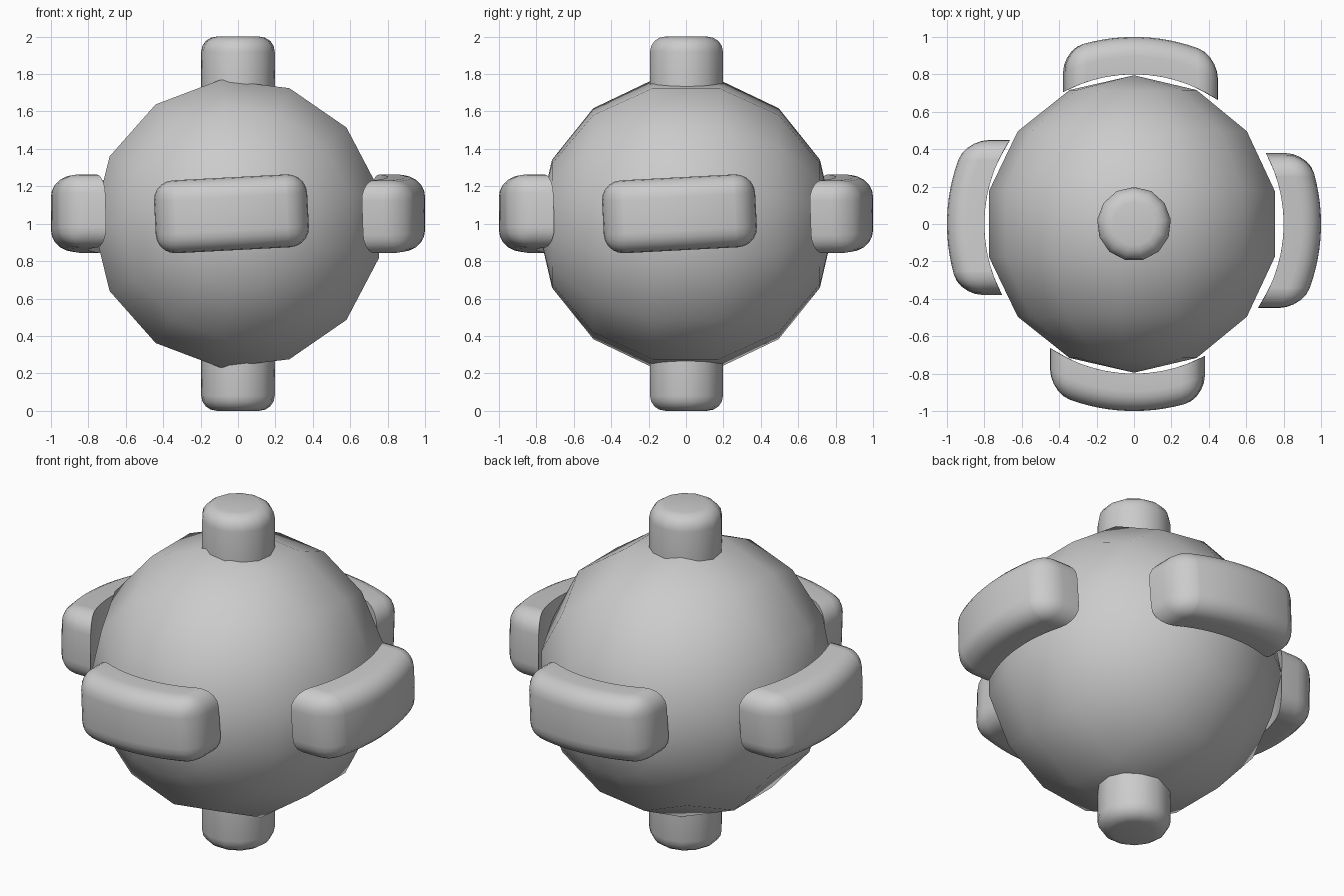
import bpy, bmesh, math
from mathutils import Matrix, Vector

if "Cube" in bpy.data.objects:
    bpy.data.objects.remove(bpy.data.objects["Cube"])

CZ = 1.0     # height of the sphere centre
R = 0.795    # sphere radius


def finish(bm, name, angle=None):
    bmesh.ops.recalc_face_normals(bm, faces=bm.faces)
    mesh = bpy.data.meshes.new(name)
    bm.to_mesh(mesh)
    bm.free()
    obj = bpy.data.objects.new(name, mesh)
    bpy.context.collection.objects.link(obj)
    bpy.ops.object.select_all(action='DESELECT')
    obj.select_set(True)
    bpy.context.view_layer.objects.active = obj
    if angle is None:
        bpy.ops.object.shade_smooth()
    else:
        bpy.ops.object.shade_smooth_by_angle(angle=math.radians(angle))
    return obj


# Sphere: 13 segments and 7 rings, with its poles on the y axis
def body():
    bm = bmesh.new()
    lats = [math.pi * (i / 7 - 0.5) for i in range(8)]
    verts = [bm.verts.new((-R * math.cos(a), R * math.sin(a), 0)) for a in lats]
    edges = [bm.edges.new(p) for p in zip(verts, verts[1:])]
    bmesh.ops.spin(bm, geom=verts + edges, cent=(0, 0, 0), axis=(0, 1, 0),
                   angle=2 * math.pi, steps=13)
    bmesh.ops.remove_doubles(bm, verts=bm.verts, dist=1e-4)
    bmesh.ops.translate(bm, verts=bm.verts, vec=(0, 0, CZ))
    finish(bm, "sphere_body")


# Rounded knob at the top or bottom pole
def knob(name, side):
    bm = bmesh.new()
    bmesh.ops.create_cone(bm, cap_ends=True, segments=13, radius1=0.198,
                          radius2=0.198, depth=0.27,
                          matrix=Matrix.Translation((0, 0, 0.865)))
    rim = [e for e in bm.edges if all(v.co.z > 0.95 for v in e.verts)]
    bmesh.ops.bevel(bm, geom=rim, offset=0.08, segments=4, profile=0.5,
                    affect='EDGES')
    for v in bm.verts:
        v.co.z = CZ + side * v.co.z
    finish(bm, name, 40)


# Curved pad: rounded block, tilted, then bent around the sphere
def pad(name, turn):
    bm = bmesh.new()
    bmesh.ops.create_cube(bm, size=1, matrix=Matrix.Translation((0, -0.9, 0))
                          @ Matrix.Diagonal((0.82, 0.2, 0.39, 1)))
    rounded = [e for e in bm.edges if any(v.co.y < -0.9 for v in e.verts)]
    bmesh.ops.bevel(bm, geom=rounded, offset=0.105, segments=5, profile=0.5,
                    affect='EDGES')
    for i in range(-6, 7):
        bmesh.ops.bisect_plane(bm, geom=bm.verts[:] + bm.edges[:] + bm.faces[:],
                               plane_co=(i * 0.05, 0, 0), plane_no=(1, 0, 0))
    tilt = Matrix.Translation((-0.035, 0, 0.053)) @ Matrix.Rotation(math.radians(-3), 4, 'Y')
    bm.transform(tilt)
    for v in bm.verts:
        v.co.y = -math.sqrt(v.co.y ** 2 - v.co.x ** 2)
    bm.transform(Matrix.Translation((0, 0, CZ)) @ Matrix.Rotation(turn, 4, 'Z'))
    finish(bm, name, 40)


body()
knob("top_knob", 1)
knob("bottom_knob", -1)
for i, side in enumerate(("front", "right", "back", "left")):
    pad(side + "_pad", i * math.pi / 2)
